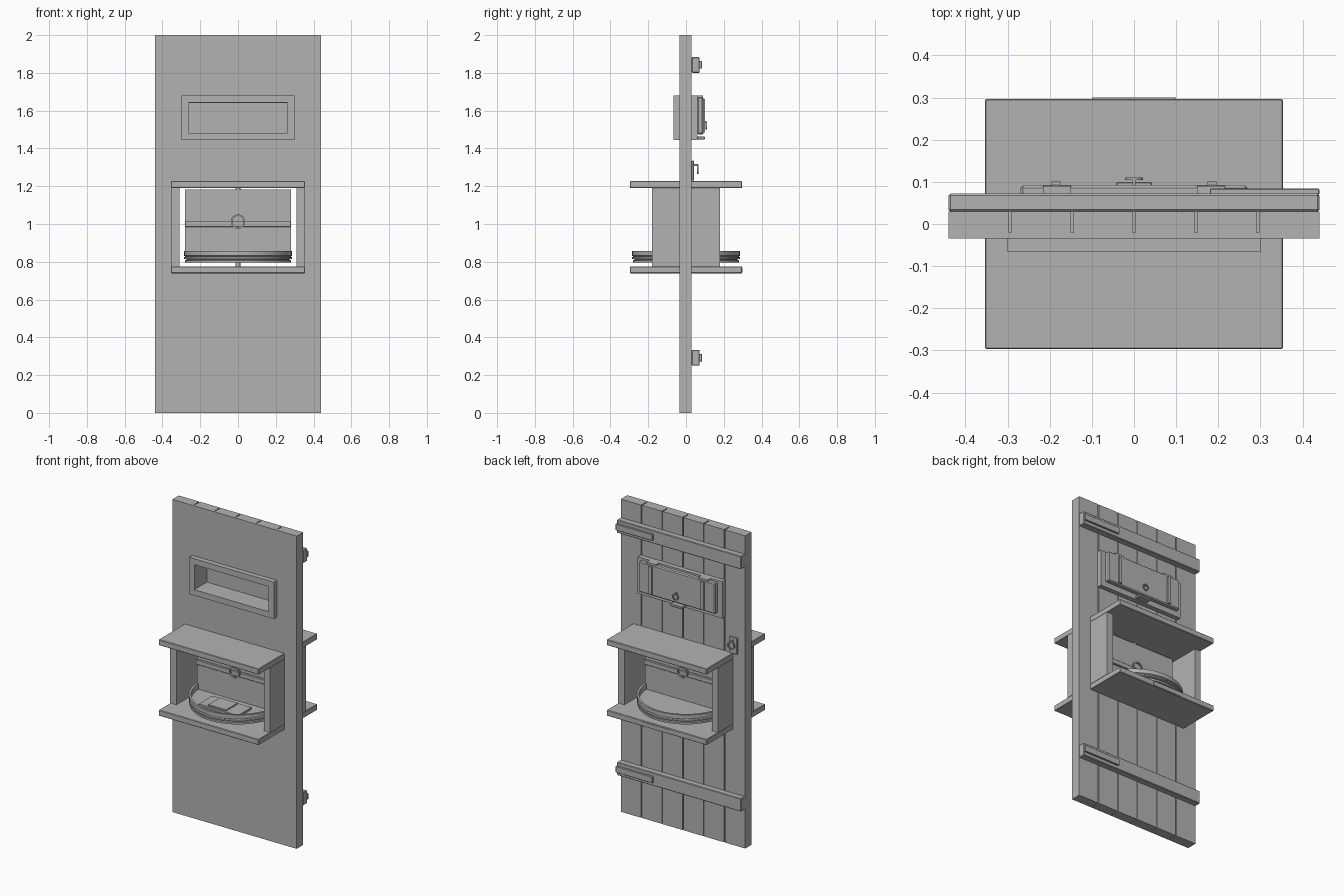
import bpy, bmesh, math
from mathutils import Matrix

if "Cube" in bpy.data.objects:
    bpy.data.objects.remove(bpy.data.objects["Cube"])

grey = bpy.data.materials.new("plain grey")
grey.diffuse_color = (0.45, 0.45, 0.45, 1)
grey.use_nodes = True
grey.node_tree.nodes["Principled BSDF"].inputs["Base Color"].default_value = grey.diffuse_color


def finish(name, bm, bevel=0.0):
    me = bpy.data.meshes.new(name)
    bm.to_mesh(me)
    bm.free()
    me.materials.append(grey)
    ob = bpy.data.objects.new(name, me)
    bpy.context.collection.objects.link(ob)
    if bevel:
        m = ob.modifiers.new("soft edges", 'BEVEL')
        m.width, m.segments = bevel, 1
    return ob


def boxes(name, items, bevel=0.0):
    """One object from boxes given as (x0, x1, y0, y1, z0, z1)."""
    bm = bmesh.new()
    for x0, x1, y0, y1, z0, z1 in items:
        mat = (Matrix.Translation(((x0 + x1) / 2, (y0 + y1) / 2, (z0 + z1) / 2))
               @ Matrix.Diagonal((x1 - x0, y1 - y0, z1 - z0, 1)))
        bmesh.ops.create_cube(bm, size=1, matrix=mat)
    return finish(name, bm, bevel)


def lathe(name, profile, steps=48, matrix=Matrix(), closed=False):
    """Spin an (r, z) profile about z."""
    bm = bmesh.new()
    vs = [bm.verts.new((r, 0, z)) for r, z in profile]
    es = [bm.edges.new(p) for p in zip(vs, vs[1:])]
    if closed:
        es.append(bm.edges.new((vs[-1], vs[0])))
    bmesh.ops.spin(bm, geom=vs + es, axis=(0, 0, 1), cent=(0, 0, 0),
                   angle=math.tau, steps=steps, use_duplicate=False)
    bmesh.ops.remove_doubles(bm, verts=bm.verts, dist=1e-5)
    bmesh.ops.recalc_face_normals(bm, faces=bm.faces)
    bm.transform(matrix)
    return finish(name, bm)


def ring(name, x, y, z, radius, thick):
    """Pull ring lying flat against the door."""
    profile = [(radius - thick, -thick / 2), (radius, -thick / 2),
               (radius, thick / 2), (radius - thick, thick / 2)]
    m = Matrix.Translation((x, y, z)) @ Matrix.Rotation(math.pi / 2, 4, 'X')
    return lathe(name, profile, 24, m, True)


# Door: flat front sheet and six grooved back planks, split around two openings
W = 0.44
bands = [(0, 0.775, 0), (0.775, 1.19, 0.33), (1.19, 1.48, 0),
         (1.48, 1.64, 0.28), (1.64, 2.0, 0)]
sheet, planks = [], []
for z0, z1, hole in bands:
    spans = [(-W, -hole), (hole, W)] if hole else [(-W, W)]
    for a, b in spans:
        sheet.append((a, b, -0.035, -0.02, z0, z1))
        for i in range(6):
            p0 = max(a, -W + i * W / 3 + (0.003 if i else 0))
            p1 = min(b, -W + (i + 1) * W / 3 - (0.003 if i < 5 else 0))
            if p1 > p0:
                planks.append((p0, p1, -0.02, 0.03, z0, z1))
boxes("door_sheet", sheet)
boxes("door_planks", planks)

# Cross battens with hinge straps on the back
for tag, z in (("lower", 0.292), ("upper", 1.842)):
    boxes(tag + "_batten", [(-W, W, 0.03, 0.072, z - 0.042, z + 0.042)], 0.004)
    boxes(tag + "_hinge_strap", [(0.18, W, 0.07, 0.084, z - 0.02, z + 0.02)], 0.002)

# Viewing window frame
boxes("window_frame", [(-0.3, -0.262, -0.067, 0.06, 1.445, 1.68),
                       (0.262, 0.3, -0.067, 0.06, 1.445, 1.68),
                       (-0.262, 0.262, -0.067, 0.06, 1.445, 1.482),
                       (-0.262, 0.262, -0.067, 0.06, 1.642, 1.68)])

# Closed shutter with uprights, hinge tabs, latch and pull ring
boxes("shutter", [(-0.27, 0.27, 0.06, 0.092, 1.475, 1.672)], 0.006)
boxes("shutter_uprights", [(s * 0.185 - 0.011, s * 0.185 + 0.011, 0.09, 0.101, 1.485, 1.662)
                           for s in (-1, 1)])
boxes("shutter_hinges", [(s * 0.183 - 0.033, s * 0.183 + 0.033, 0.06, 0.09, 1.665, 1.68)
                         for s in (-1, 1)])
boxes("shutter_latch", [(-0.043, 0.043, 0.06, 0.1, 1.448, 1.464)], 0.003)
ring("shutter_ring", 0, 0.107, 1.52, 0.021, 0.006)
boxes("shutter_ring_post", [(-0.004, 0.004, 0.09, 0.108, 1.534, 1.544)])

# Lock plate and its ring
boxes("lock_plate", [(-0.39, -0.335, 0.03, 0.042, 1.23, 1.335)], 0.002)
ring("lock_ring", -0.362, 0.062, 1.29, 0.026, 0.007)
boxes("lock_ring_post", [(-0.366, -0.358, 0.04, 0.064, 1.308, 1.317)])

# Serving box through the door
boxes("box_shelves", [(-0.354, 0.354, -0.297, 0.297, z, z + 0.037)
                      for z in (0.739, 1.19)], 0.003)
boxes("box_sides", [(s * 0.332 - 0.022, s * 0.332 + 0.022, -0.18, 0.18, 0.775, 1.191)
                    for s in (-1, 1)])
boxes("shelf_edge_plate", [(-0.1, 0.1, 0.295, 0.3, 0.743, 0.77)])

# Turntable: double-grooved round tray with a raised rim
tray = [(0, 0.795), (0.28, 0.795), (0.28, 0.807), (0.272, 0.81), (0.272, 0.813),
        (0.285, 0.816), (0.285, 0.824), (0.278, 0.828), (0.285, 0.832),
        (0.285, 0.858), (0.272, 0.858), (0.272, 0.822), (0, 0.822)]
bpy.context.view_layer.objects.active = lathe("round_tray", tray)
bpy.context.object.select_set(True)
bpy.ops.object.shade_smooth_by_angle()
lathe("pivots", [(0, 0.772), (0.012, 0.772), (0.012, 1.193), (0, 1.193)], 16)

# Upright divider with a rail and pull ring on both faces
boxes("divider", [(-0.28, 0.28, -0.012, 0.012, 0.82, 1.183)])
for tag, s in (("front", -1), ("back", 1)):
    ys = sorted((s * 0.01, s * 0.026))
    boxes(tag + "_rail", [(-0.28, 0.28, ys[0], ys[1], 0.984, 1.014)], 0.002)
    ring(tag + "_pull_ring", 0, s * 0.034, 1.013, 0.038, 0.009)

# Folded parcel lying on the tray
boxes("parcel", [(-0.14, 0.14, -0.2, -0.06, 0.82, 0.835),
                 (-0.08, 0.05, -0.19, -0.07, 0.835, 0.843)], 0.002)
